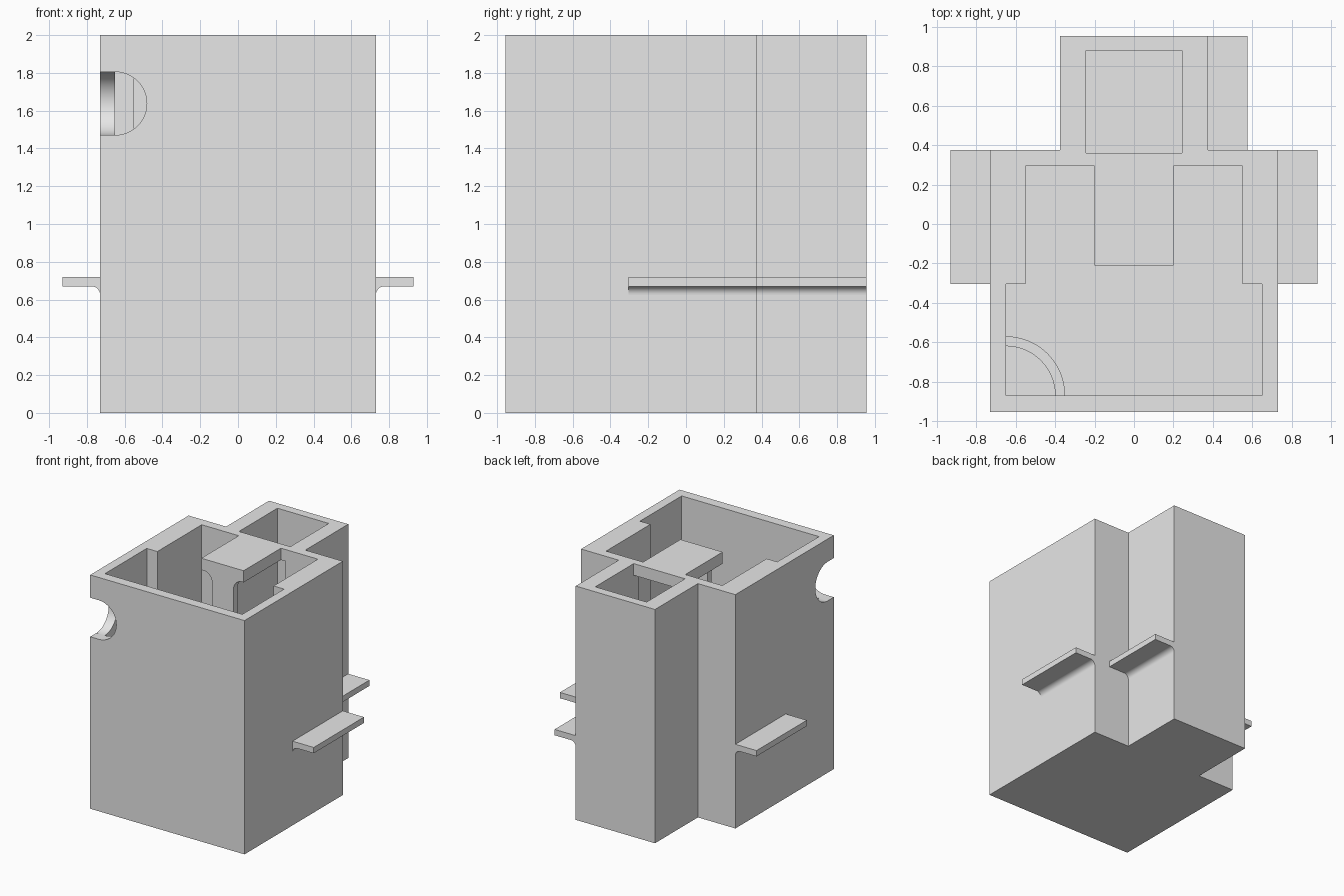
import bpy, bmesh
from math import sin, cos, pi, radians
from mathutils import Vector

cube = bpy.data.objects.get("Cube")
if cube:
    bpy.data.objects.remove(cube, do_unlink=True)

grey = bpy.data.materials.new("plain_grey")
grey.use_nodes = True
grey.diffuse_color = (0.8, 0.8, 0.8, 1)
grey.node_tree.nodes["Principled BSDF"].inputs["Base Color"].default_value = (0.8, 0.8, 0.8, 1)


def arc(cx, cy, r, start, end, n=16):
    """Points on an arc, angles in degrees."""
    angles = [radians(start + (end - start) * i / n) for i in range(n + 1)]
    return [(cx + r * cos(a), cy + r * sin(a)) for a in angles]


def prism(name, profile, axis, low, high):
    """Extrude a 2D profile along x, y or z between two positions."""
    place = {"x": lambda a, b: (low, a, b),
             "y": lambda a, b: (a, low, b),
             "z": lambda a, b: (a, b, low)}[axis]
    bm = bmesh.new()
    face = bm.faces.new([bm.verts.new(place(a, b)) for a, b in profile])
    grown = bmesh.ops.extrude_face_region(bm, geom=[face])["geom"]
    step = Vector([high - low if axis == k else 0 for k in "xyz"])
    bmesh.ops.translate(bm, vec=step, verts=[g for g in grown if isinstance(g, bmesh.types.BMVert)])
    bmesh.ops.recalc_face_normals(bm, faces=bm.faces)
    mesh = bpy.data.meshes.new(name)
    bm.to_mesh(mesh)
    bm.free()
    mesh.materials.append(grey)
    obj = bpy.data.objects.new(name, mesh)
    bpy.context.collection.objects.link(obj)
    return obj


def rect(x0, x1, y0, y1):
    return [(x0, y0), (x1, y0), (x1, y1), (x0, y1)]


def mirrored(half):
    """Complete a symmetric outline from its +x half."""
    return half + [(-a, b) for a, b in reversed(half)]


def cut(target, cutter):
    cutter.hide_render = True
    mod = target.modifiers.new("cut", "BOOLEAN")
    mod.operation = "DIFFERENCE"
    mod.solver = "EXACT"
    mod.object = cutter
    bpy.context.view_layer.objects.active = target
    bpy.ops.object.modifier_apply(modifier=mod.name)
    bpy.data.objects.remove(cutter, do_unlink=True)


def smooth(obj):
    bpy.ops.object.select_all(action="DESELECT")
    obj.select_set(True)
    bpy.context.view_layer.objects.active = obj
    bpy.ops.object.shade_smooth_by_angle(angle=radians(30))


FLOOR = 0.08
BACK = 0.375     # rear of the wide block
END = 0.955      # rear of the narrow block

# Hollow housing: wide front block with a narrow rear block
housing = prism("housing", mirrored([(0.73, -END), (0.73, BACK), (0.375, BACK), (0.375, END)]),
                "z", 0, 2)
cut(housing, prism("front_cavity",
                   mirrored([(0.65, -0.87), (0.65, -0.305), (0.55, -0.305), (0.55, 0.295)]),
                   "z", FLOOR, 2.1))
cut(housing, prism("rear_cavity", rect(-0.243, 0.243, 0.36, 0.88), "z", FLOOR, 2.1))

# Doorway between the two cavities
cut(housing, prism("doorway", rect(-0.243, 0.243, FLOOR, 1.9), "y", 0.25, 0.4))

# Round opening wrapped over the front right corner
opening = arc(-0.65, 1.638, 0.167, -90, 90, 24) + [(-0.8, 1.805), (-0.8, 1.471)]
cut(housing, prism("corner_hole_front", opening, "y", -1.1, -0.869))
side_opening = [(a - 0.222, b) for a, b in opening]
cut(housing, prism("corner_hole_side", side_opening, "x", -0.9, -0.649))
smooth(housing)

# Shelf inside the front cavity with its flared support
prism("inner_shelf", rect(-0.2, 0.2, -0.21, 0.3), "z", 1.9, 2)
flare = [(0.1, FLOOR)] + arc(0.19, 1.81, 0.09, 180, 90, 10) + [(0.19, 1.91)]
smooth(prism("shelf_support", mirrored(flare), "y", -0.205, -0.145))

# Curved guide wall in the cavity corner
guide = arc(-0.65, -0.87, 0.3, 0, 90, 24) + arc(-0.65, -0.87, 0.25, 90, 0, 24)
smooth(prism("corner_guide", guide, "z", FLOOR - 0.01, 1.0))

# Outside ledges with a filleted underside
ledge = [(-0.01, 0.72), (0.2, 0.72), (0.2, 0.67)] + arc(0.045, 0.625, 0.045, 90, 180, 12) + [(-0.01, 0.625)]
for name, side, wall, y0, y1 in (("left_ledge", 1, 0.73, -0.305, BACK),
                                 ("right_ledge", -1, 0.73, -0.305, BACK),
                                 ("rear_left_ledge", 1, 0.375, BACK, END)):
    smooth(prism(name, [(side * (wall + a), b) for a, b in ledge], "y", y0, y1))
